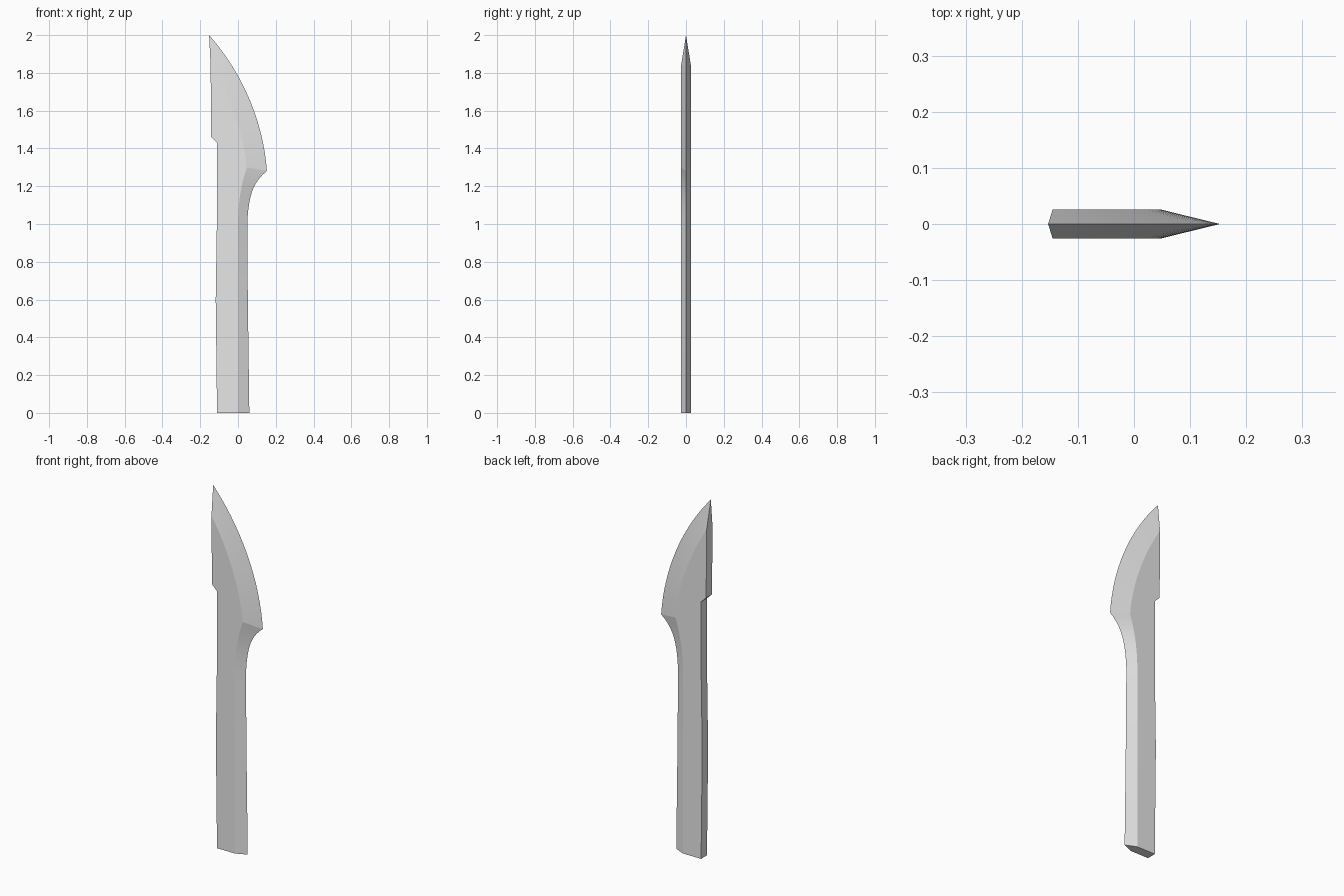
import bpy, bmesh, math
from mathutils import Vector
from mathutils.geometry import interpolate_bezier

cube = bpy.data.objects.get("Cube")
if cube:
    bpy.data.objects.remove(cube, do_unlink=True)

HALF = 0.026  # half thickness of the blade


def curve(points, count):
    """Sample a cubic curve given by (x, z) control points."""
    return interpolate_bezier(*[Vector((x, 0, z)) for x, z in points], count)


def line(points):
    return [Vector((x, 0, z)) for x, z in points]


# Cutting edge: belly curve, hooked heel, straight grip
edge = curve([(-0.153, 2.0), (-0.02, 1.85), (0.13, 1.6), (0.153, 1.28)], 20)
edge += curve([(0.153, 1.28), (0.075, 1.22), (0.055, 1.14), (0.049, 1.0)], 11)[1:]
edge += line([(0.052, 0.6), (0.06, 0)])

# Ridge where the bevel meets the flat side, sampled to match the edge
ridge = curve([(-0.145, 1.84), (-0.06, 1.71), (0.03, 1.5), (0.047, 1.3)], 20)
ridge += curve([(0.047, 1.3), (0.02, 1.22), (0.002, 1.14), (0, 1.0)], 11)[1:]
ridge += line([(0, 0.6), (0, 0)])

# Spine from the bottom up to the start of the point, with its step
spine = line([(-0.111, 0), (-0.118, 0.6), (-0.112, 1.0), (-0.111, 1.43), (-0.142, 1.46)])

bm = bmesh.new()
edge_v = [bm.verts.new(p) for p in edge]
sides = []
for y in (-HALF, HALF):
    off = Vector((0, y, 0))
    ridge_v = [bm.verts.new(p + off) for p in ridge]
    spine_v = [bm.verts.new(p + off) for p in spine]
    bm.faces.new(ridge_v + spine_v)                      # flat side
    for i in range(len(edge) - 1):                       # bevel
        bm.faces.new((edge_v[i], edge_v[i + 1], ridge_v[i + 1], ridge_v[i]))
    sides.append((ridge_v, spine_v + [ridge_v[0]]))

(front_ridge, front_spine), (back_ridge, back_spine) = sides
for i in range(len(spine)):                              # back of the blade
    bm.faces.new((front_spine[i], front_spine[i + 1], back_spine[i + 1], back_spine[i]))
bm.faces.new((front_ridge[0], edge_v[0], back_ridge[0]))  # point
bm.faces.new((front_spine[0], front_ridge[-1], edge_v[-1],
              back_ridge[-1], back_spine[0]))            # bottom cap
bmesh.ops.recalc_face_normals(bm, faces=bm.faces)

mesh = bpy.data.meshes.new("blade")
bm.to_mesh(mesh)
bm.free()
blade = bpy.data.objects.new("blade", mesh)
bpy.context.collection.objects.link(blade)

# Plain grey
grey = bpy.data.materials.new("light grey")
grey.use_nodes = True
colour = (0.8, 0.8, 0.8, 1)
grey.diffuse_color = colour
grey.node_tree.nodes["Principled BSDF"].inputs["Base Color"].default_value = colour
mesh.materials.append(grey)

bpy.context.view_layer.objects.active = blade
blade.select_set(True)
bpy.ops.object.shade_smooth_by_angle(angle=math.radians(10))
